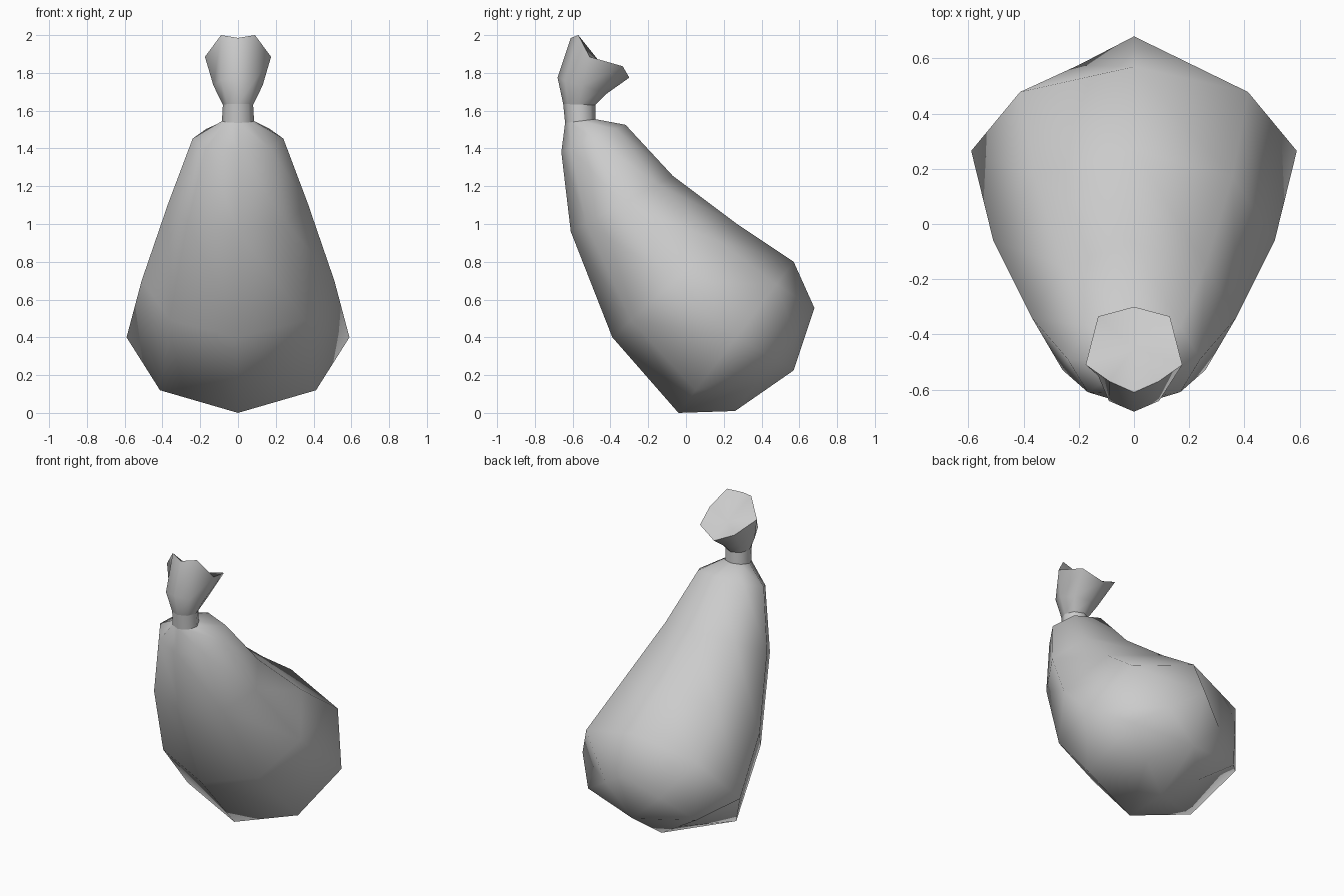
import bpy, bmesh, math
from mathutils import Vector

cube = bpy.data.objects.get("Cube")
if cube:
    bpy.data.objects.remove(cube, do_unlink=True)

# One plain cloth colour
cloth = bpy.data.materials.new("grey_cloth")
cloth.use_nodes = True
GREY = (0.6, 0.6, 0.6, 1.0)
cloth.diffuse_color = GREY
cloth.node_tree.nodes["Principled BSDF"].inputs["Base Color"].default_value = GREY


def ring(front, back, half_width, diagonal=0.7):
    """Tilted eight-point ring between a front and a back (y, z) point."""
    f, b = Vector((0, *front)), Vector((0, *back))
    centre, reach = (f + b) / 2, (f - b) / 2
    side = Vector((half_width, 0, 0))
    steps = [(1, 0), (diagonal, diagonal), (0, 1), (-diagonal, diagonal),
             (-1, 0), (-diagonal, -diagonal), (0, -1), (diagonal, -diagonal)]
    return [centre + reach * a + side * s for a, s in steps]


def mirrored_ring(half):
    """Full ring from the five points running front to back on one side."""
    pts = [Vector(p) for p in half]
    return pts + [Vector((-p.x, p.y, p.z)) for p in pts[3:0:-1]]


def loft(name, rings, tip=None):
    """Skin the rings, optionally closing the last one to a tip point."""
    bm = bmesh.new()
    loops = [[bm.verts.new(p) for p in r] for r in rings]
    for lo, hi in zip(loops, loops[1:]):
        for i in range(8):
            j = (i + 1) % 8
            bm.faces.new((lo[i], lo[j], hi[j], hi[i]))
    if tip:
        t = bm.verts.new(tip)
        last = loops[-1]
        for i in range(8):
            bm.faces.new((last[i], last[(i + 1) % 8], t))
    bmesh.ops.recalc_face_normals(bm, faces=bm.faces)
    # Open tubes: make sure the normals point away from the middle
    mid = sum((v.co for v in bm.verts), Vector()) / len(bm.verts)
    if sum(f.normal.dot(f.calc_center_median() - mid) * f.calc_area() for f in bm.faces) < 0:
        bmesh.ops.reverse_faces(bm, faces=bm.faces)
    mesh = bpy.data.meshes.new(name)
    bm.to_mesh(mesh)
    bm.free()
    mesh.materials.append(cloth)
    mesh.shade_smooth()
    mesh.set_sharp_from_angle(angle=math.radians(70))
    obj = bpy.data.objects.new(name, mesh)
    bpy.context.collection.objects.link(obj)
    return obj


# Rings where the neck meets the sack and the ruffle
neck_low = ring((-0.64, 1.535), (-0.48, 1.555), 0.085)
neck_high = ring((-0.65, 1.635), (-0.48, 1.63), 0.08)

# Sagging sack body, from the neck down to the rounded end
loft("sack_body", [
    neck_low,
    ring((-0.66, 1.38), (-0.32, 1.525), 0.24),
    ring((-0.61, 0.96), (-0.07, 1.255), 0.37),
    ring((-0.39, 0.40), (0.27, 1.00), 0.51),
    ring((-0.04, 0.0), (0.57, 0.80), 0.59),
    ring((0.26, 0.01), (0.68, 0.555), 0.405, 0.5),
], tip=(0, 0.57, 0.225))

# Tied neck
loft("tied_neck", [neck_low, neck_high])

# Flared ruffle above the tie, with a wavy rim and a shallow top
loft("ruffle", [
    neck_high,
    ring((-0.68, 1.775), (-0.42, 1.69), 0.13),
    mirrored_ring([(0, -0.61, 1.985), (0.09, -0.57, 2.0), (0.175, -0.51, 1.885),
                   (0.13, -0.335, 1.835), (0, -0.30, 1.775)]),
], tip=(0, -0.45, 1.85))
